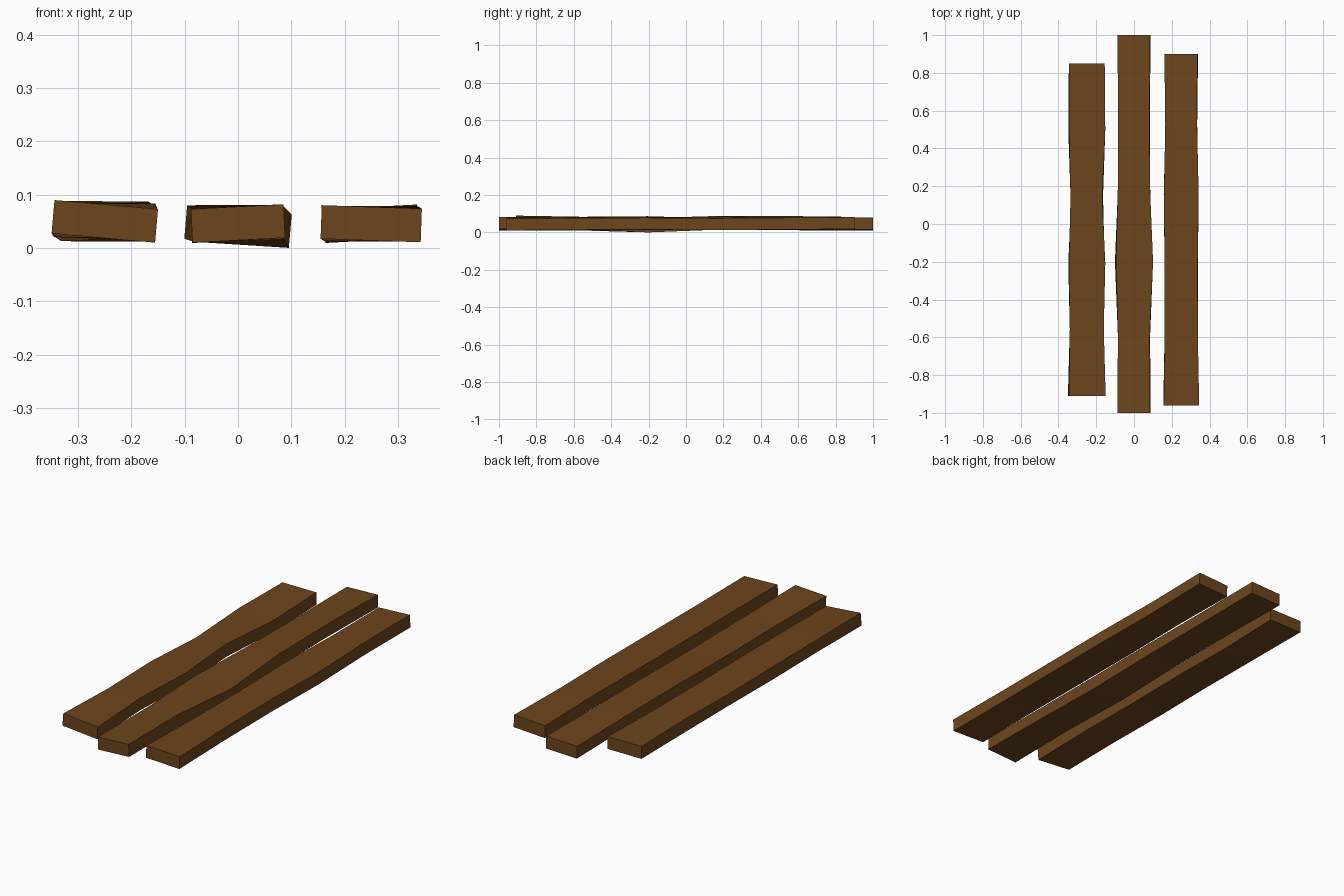
import bpy, bmesh, math

if "Cube" in bpy.data.objects:
    bpy.data.objects.remove(bpy.data.objects["Cube"])

wood = bpy.data.materials.new("wood")
wood.diffuse_color = (0.15, 0.06, 0.012, 1)
wood.use_nodes = True
wood.node_tree.nodes["Principled BSDF"].inputs["Base Color"].default_value = wood.diffuse_color


def plank(name, x, y0, y1, sections, thick=0.063):
    """Loft evenly spaced rectangles given as (width, roll degrees, centre height)."""
    bm = bmesh.new()
    rings = []
    n = len(sections) - 1
    for i, (w, roll, cz) in enumerate(sections):
        y = y0 + (y1 - y0) * i / n
        c, s = math.cos(math.radians(roll)), math.sin(math.radians(roll))
        ring = []
        for sx, sz in ((-1, -1), (1, -1), (1, 1), (-1, 1)):
            u, v = sx * w / 2, sz * thick / 2
            ring.append(bm.verts.new((x + u * c - v * s, y, cz + u * s + v * c)))
        rings.append(ring)
    for a, b in zip(rings, rings[1:]):
        for k in range(4):
            j = (k + 1) % 4
            bm.faces.new((a[k], a[j], b[j], b[k]))
    bm.faces.new(rings[0])
    bm.faces.new(rings[-1])
    bmesh.ops.recalc_face_normals(bm, faces=bm.faces)
    me = bpy.data.meshes.new(name)
    bm.to_mesh(me)
    bm.free()
    me.materials.append(wood)
    ob = bpy.data.objects.new(name, me)
    bpy.context.collection.objects.link(ob)


# three warped planks laid side by side
plank("left_plank", -0.25, -0.91, 0.85,
      [(0.195, -5, 0.05), (0.18, 0, 0.052), (0.193, -3, 0.05),
       (0.168, 4, 0.05), (0.192, -4, 0.05), (0.19, 0, 0.052)])
plank("middle_plank", 0.0, -1.0, 1.0,
      [(0.174, 3, 0.046), (0.168, 2, 0.046), (0.197, -5, 0.0402),
       (0.17, 1, 0.046), (0.166, 2, 0.046), (0.174, 2, 0.044)])
plank("right_plank", 0.25, -0.96, 0.90,
      [(0.188, -2, 0.0455), (0.176, 0, 0.0455), (0.175, 1, 0.0455),
       (0.184, -1, 0.0455), (0.168, 1, 0.0455), (0.175, 3, 0.0455)])
